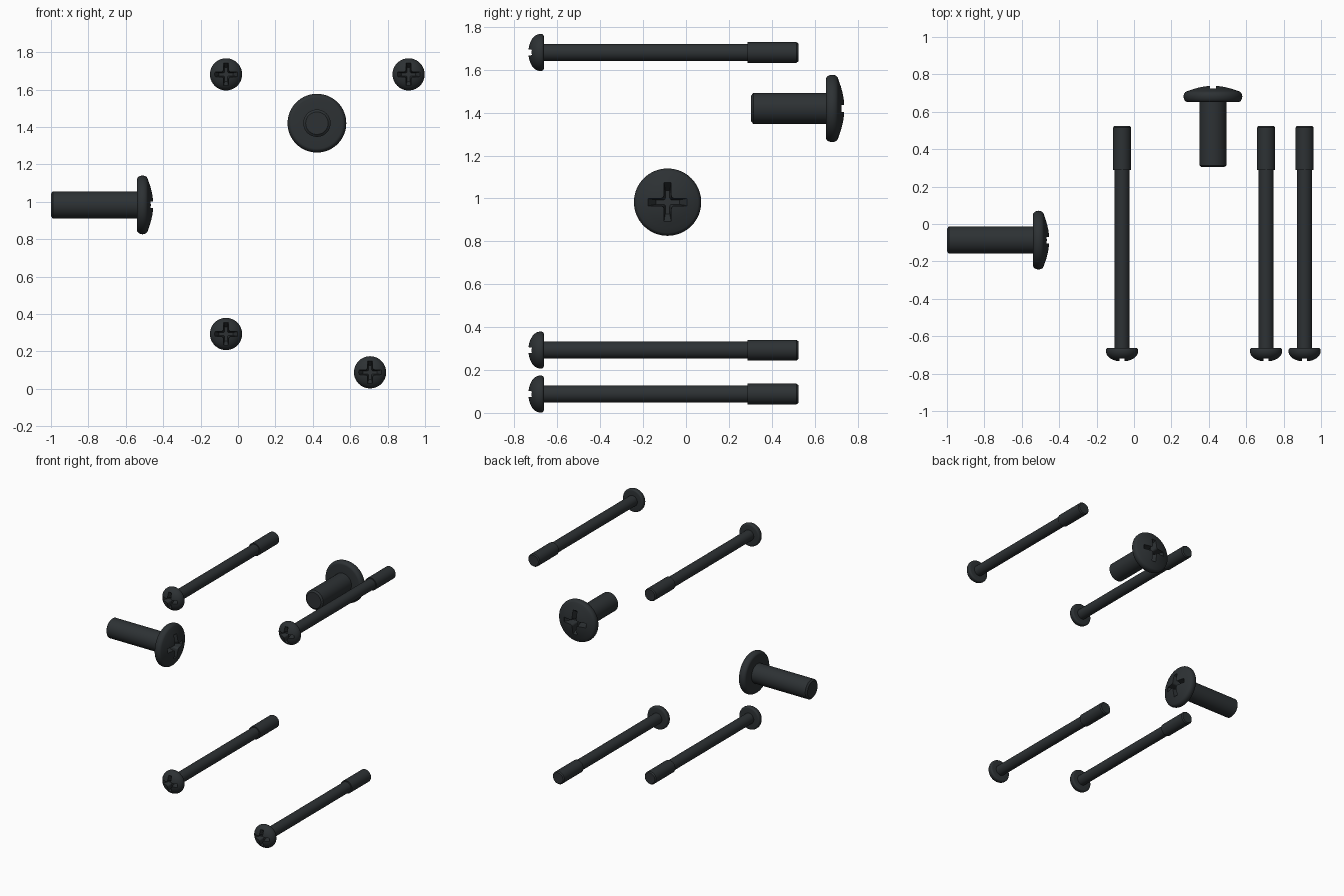
import bpy, bmesh, math
from mathutils import Matrix, Vector

if "Cube" in bpy.data.objects:
    bpy.data.objects.remove(bpy.data.objects["Cube"])

black = bpy.data.materials.new("black_steel")
black.diffuse_color = (0.026, 0.031, 0.034, 1)
black.use_nodes = True
black.node_tree.nodes["Principled BSDF"].inputs["Base Color"].default_value = black.diffuse_color


def new_object(name, bm):
    bmesh.ops.recalc_face_normals(bm, faces=bm.faces)
    me = bpy.data.meshes.new(name)
    bm.to_mesh(me)
    bm.free()
    ob = bpy.data.objects.new(name, me)
    bpy.context.collection.objects.link(ob)
    return ob


def lathe(name, profile, sides=64):
    """Revolve (radius, z) points; the first and last point lie on the axis."""
    bm = bmesh.new()
    vs = [bm.verts.new((r, 0, z)) for r, z in profile]
    es = [bm.edges.new(p) for p in zip(vs, vs[1:])]
    bmesh.ops.spin(bm, geom=vs + es, cent=(0, 0, 0), axis=(0, 0, 1),
                   angle=math.tau, steps=sides, use_merge=True)
    bmesh.ops.remove_doubles(bm, verts=bm.verts, dist=1e-5)
    return new_object(name, bm)


def cross_cutter(reach, half, fillet, top, depth):
    """Tapered cross with filleted inner corners."""
    outline = []
    for q in range(4):
        rot = Matrix.Rotation(q * math.pi / 2, 2)
        pts = [(reach, -half), (reach, half)]
        c = half + fillet
        for i in range(6):
            a = math.radians(270 - 18 * i)
            pts.append((c + fillet * math.cos(a), c + fillet * math.sin(a)))
        outline += [rot @ Vector(p) for p in pts]
    bm = bmesh.new()
    rings = [[bm.verts.new((p.x * s, p.y * s, z)) for p in outline]
             for s, z in ((1, top + 0.02), (1, top - 0.25 * depth), (0.6, top - depth))]
    for lo, hi in zip(rings, rings[1:]):
        for i in range(len(lo)):
            j = (i + 1) % len(lo)
            bm.faces.new((lo[i], lo[j], hi[j], hi[i]))
    bm.faces.new(rings[0])
    bm.faces.new(rings[-1])
    cutter = new_object("recess_cutter", bm)
    cutter.hide_render = True
    return cutter


def make_screw(name, profile, recess, matrix):
    ob = lathe(name, profile)
    cutter = cross_cutter(*recess)
    mod = ob.modifiers.new("recess", 'BOOLEAN')
    mod.operation, mod.solver, mod.object = 'DIFFERENCE', 'EXACT', cutter
    bpy.context.view_layer.update()
    dg = bpy.context.evaluated_depsgraph_get()
    me = bpy.data.meshes.new_from_object(ob.evaluated_get(dg))
    ob.modifiers.clear()
    ob.data = me
    bpy.data.objects.remove(cutter)
    me.materials.clear()
    me.materials.append(black)
    ob.matrix_world = matrix
    bpy.ops.object.select_all(action='DESELECT')
    ob.select_set(True)
    bpy.context.view_layer.objects.active = ob
    bpy.ops.object.shade_smooth_by_angle(angle=math.radians(32))


def arc(cr, cz, rr, rz, a0, a1, n):
    return [(cr + rr * math.cos(math.radians(a0 + (a1 - a0) * i / n)),
             cz + rz * math.sin(math.radians(a0 + (a1 - a0) * i / n)))
            for i in range(n + 1)]


# Long screw: threaded end, thin shank, round head (seat at z = 0)
long_profile = ([(0, -1.187), (0.041, -1.187), (0.048, -1.179), (0.048, -0.951),
                 (0.04, -0.951), (0.04, 0)]
                + arc(0.074, 0.012, 0.012, 0.012, -90, 0, 4)
                + arc(0, 0.017, 0.086, 0.056, 0, 84, 14) + [(0, 0.073)])


# Short screw: thick shaft, wide low-domed head
def short_profile(length):
    dome = [(r, 0.087 - 1.6 * r * r) for r in (0.12, 0.1, 0.08, 0.06, 0.04, 0.02, 0)]
    return ([(0, -length), (0.06, -length), (0.073, -length + 0.01), (0.073, 0)]
            + arc(0.135, 0.03, 0.022, 0.03, -90, 0, 6)
            + arc(0.135, 0.03, 0.022, 0.028, 10, 70, 5) + dome)


# Four long screws, heads towards the front
facing_front = Matrix.Rotation(math.pi / 2, 4, 'X')
for i, (x, z) in enumerate([(-0.064, 1.681), (0.912, 1.681), (-0.064, 0.293), (0.706, 0.088)]):
    make_screw(f"long_screw_{i + 1}", long_profile, (0.063, 0.013, 0.014, 0.073, 0.05),
               Matrix.Translation((x, -0.663, z)) @ facing_front)

# Two short screws, one facing right and one facing back
recess = (0.091, 0.017, 0.016, 0.087, 0.065)
make_screw("short_screw_side", short_profile(0.46), recess,
           Matrix.Translation((-0.54, -0.086, 0.983)) @ Matrix.Rotation(math.pi / 2, 4, 'Y'))
make_screw("short_screw_back", short_profile(0.348), recess,
           Matrix.Translation((0.422, 0.652, 1.42)) @ Matrix.Rotation(-math.pi / 2, 4, 'X'))
